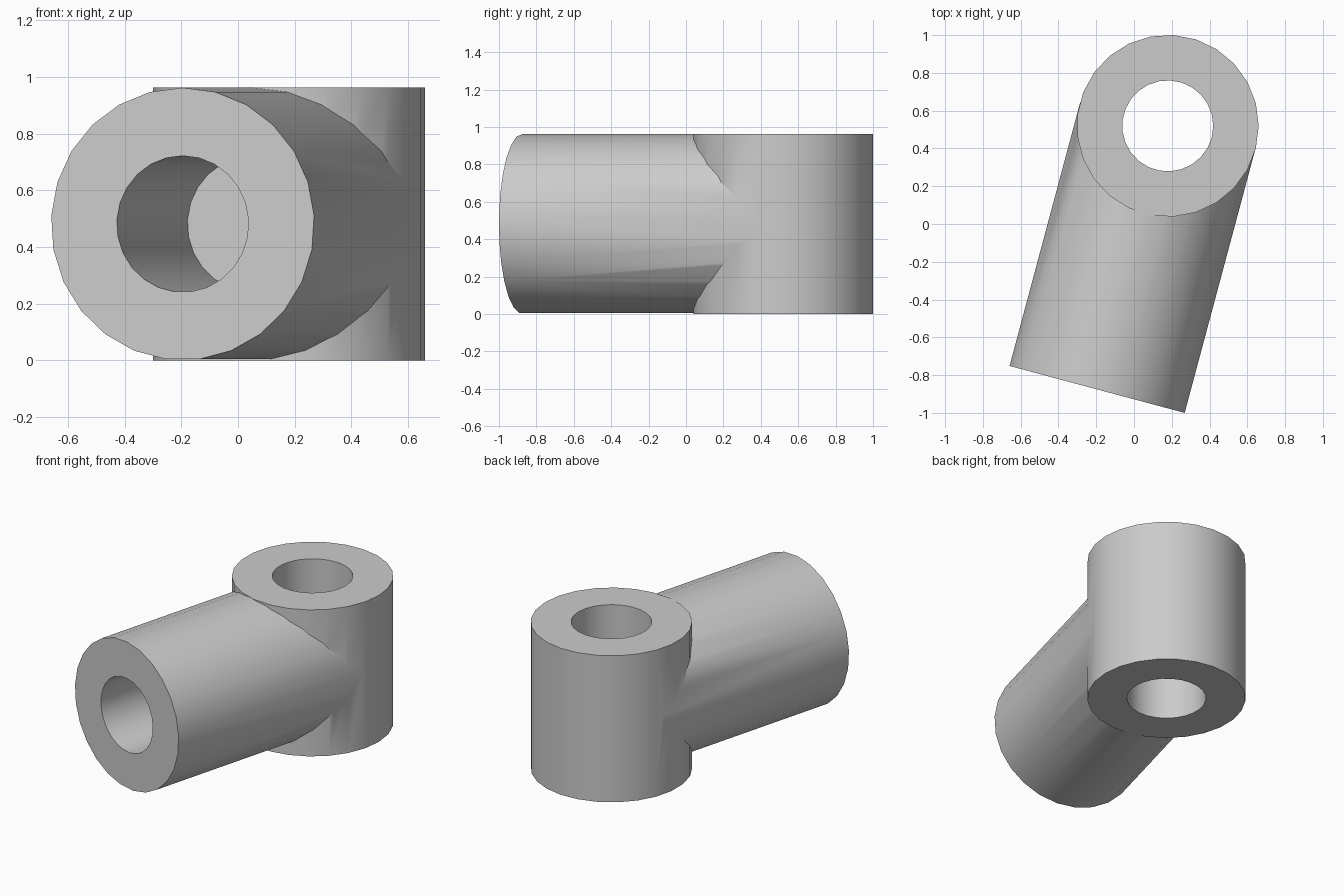
import bpy, bmesh
from math import sin, cos, radians, tau
from mathutils import Matrix, Vector

if "Cube" in bpy.data.objects:
    bpy.data.objects.remove(bpy.data.objects["Cube"])

R, BORE, SIDES = 0.4815, 0.2408, 25
CX, CY = 0.1786, 0.5196
ANGLE = radians(15)


def rod(name, r, z0, z1, mat):
    """Cylinder along local z with its first vertex on local +x."""
    bm = bmesh.new()
    ring = [(r * cos(tau * i / SIDES), r * sin(tau * i / SIDES)) for i in range(SIDES)]
    face = bm.faces.new([bm.verts.new((x, y, z0)) for x, y in ring])
    ext = bmesh.ops.extrude_face_region(bm, geom=[face], use_keep_orig=True)
    top = [v for v in ext["geom"] if isinstance(v, bmesh.types.BMVert)]
    bmesh.ops.translate(bm, verts=top, vec=(0, 0, z1 - z0))
    bmesh.ops.recalc_face_normals(bm, faces=bm.faces)
    bm.transform(mat)
    me = bpy.data.meshes.new(name)
    bm.to_mesh(me)
    bm.free()
    ob = bpy.data.objects.new(name, me)
    bpy.context.collection.objects.link(ob)
    return ob


def combine(target, other, operation):
    other.hide_render = True
    mod = target.modifiers.new(operation.lower(), 'BOOLEAN')
    mod.operation = operation
    mod.solver = 'EXACT'
    mod.object = other
    bpy.context.view_layer.objects.active = target
    bpy.ops.object.modifier_apply(modifier=mod.name)
    bpy.data.objects.remove(other)


# Frames: upright post, and side branch leaving its centre horizontally
upright = Matrix.Translation((CX, CY, 0))
out, up = Vector((-sin(ANGLE), -cos(ANGLE), 0)), Vector((0, 0, 1))
branch_frame = Matrix.Translation((CX, CY, R)) @ Matrix((up, out.cross(up), out)).transposed().to_4x4()

# Post and branch joined (branch a hair thinner to avoid coplanar contact)
body = rod("pipe_connector", R, 0, 2 * R, upright)
combine(body, rod("branch", R - 0.0006, 0, 3 * R, branch_frame), 'UNION')

# Through bore in the post, blind bore in the branch
combine(body, rod("post_bore", BORE, -0.1, 2 * R + 0.1, upright), 'DIFFERENCE')
combine(body, rod("branch_bore", BORE, R, 3 * R + 0.1, branch_frame), 'DIFFERENCE')

# Smooth walls with crisp rims
bpy.ops.object.select_all(action='DESELECT')
body.select_set(True)
bpy.context.view_layer.objects.active = body
bpy.ops.object.shade_smooth_by_angle(angle=radians(30))
